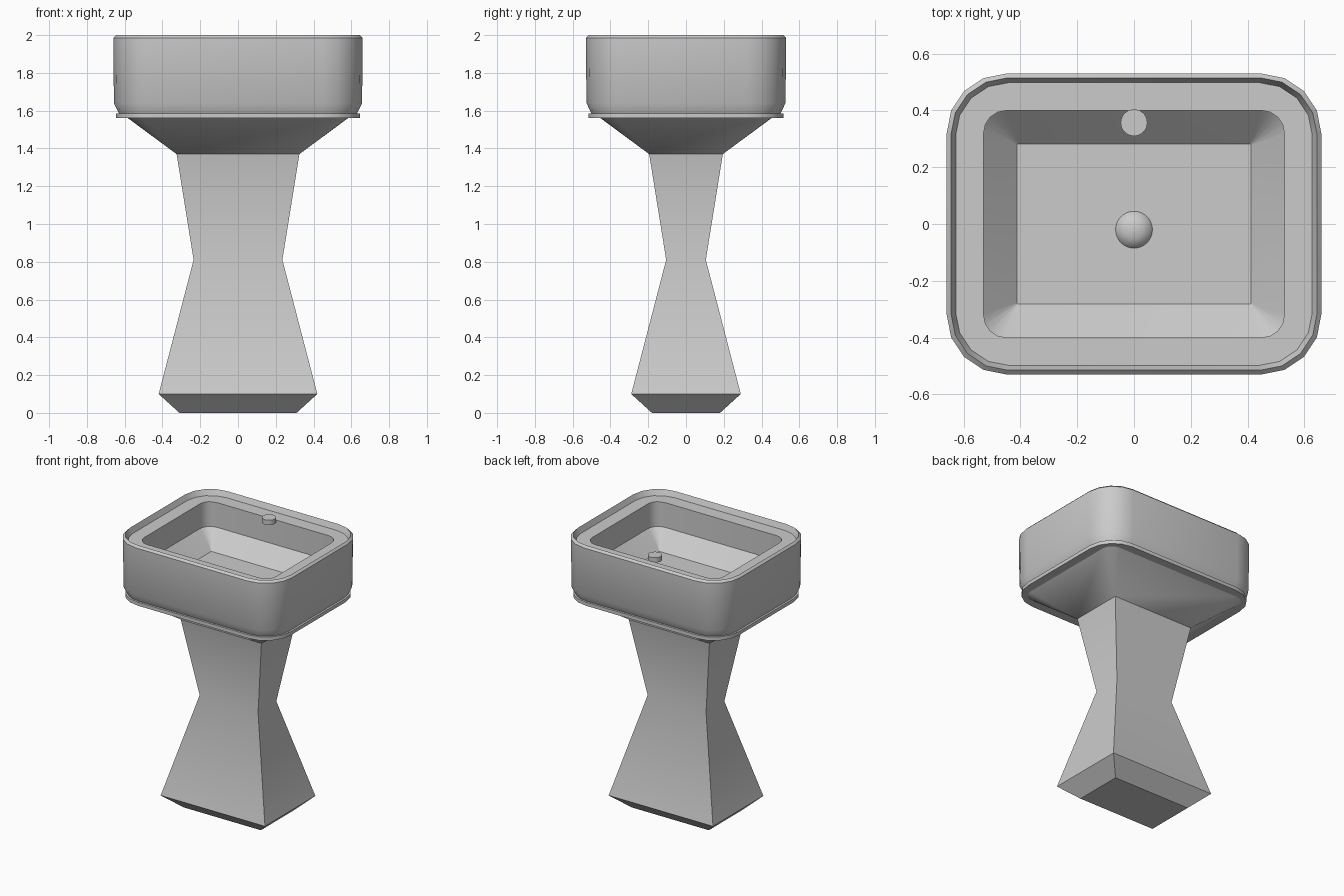
import bpy, bmesh, math

if "Cube" in bpy.data.objects:
    bpy.data.objects.remove(bpy.data.objects["Cube"])

ASPECT = 0.13   # depth half-size is always this much less than width half-size


def smooth(obj):
    bpy.ops.object.select_all(action='DESELECT')
    obj.select_set(True)
    bpy.context.view_layer.objects.active = obj
    bpy.ops.object.shade_smooth_by_angle(angle=math.radians(32))


def outline(half_w, radius, segs=4):
    """Rounded rectangle, counter-clockwise."""
    half_d = half_w - ASPECT
    pts = []
    for k, (sx, sy) in enumerate([(1, 1), (-1, 1), (-1, -1), (1, -1)]):
        for i in range(segs + 1):
            a = math.pi / 2 * (k + i / segs)
            pts.append((sx * (half_w - radius) + radius * math.cos(a),
                        sy * (half_d - radius) + radius * math.sin(a)))
    return pts


def stack(name, rings):
    """Skin a list of (z, half width, corner radius) rings and cap both ends."""
    bm = bmesh.new()
    loops = [[bm.verts.new((x, y, z)) for x, y in outline(w, r)] for z, w, r in rings]
    n = len(loops[0])
    for lo, hi in zip(loops, loops[1:]):
        for i in range(n):
            j = (i + 1) % n
            bm.faces.new((lo[i], lo[j], hi[j], hi[i]))
    bm.faces.new(loops[0][::-1])
    bm.faces.new(loops[-1])
    bmesh.ops.remove_doubles(bm, verts=bm.verts[:], dist=0.0005)
    bmesh.ops.recalc_face_normals(bm, faces=bm.faces[:])
    mesh = bpy.data.meshes.new(name)
    bm.to_mesh(mesh)
    bm.free()
    obj = bpy.data.objects.new(name, mesh)
    bpy.context.collection.objects.link(obj)
    smooth(obj)
    return obj


def lathe(name, profile, centre, segs=32):
    """Turn a (radius, z) profile around a vertical axis and cap both ends."""
    bm = bmesh.new()
    loops = [[bm.verts.new((centre[0] + r * math.cos(2 * math.pi * i / segs),
                            centre[1] + r * math.sin(2 * math.pi * i / segs), z))
              for i in range(segs)] for r, z in profile]
    for lo, hi in zip(loops, loops[1:]):
        for i in range(segs):
            j = (i + 1) % segs
            bm.faces.new((lo[i], lo[j], hi[j], hi[i]))
    bm.faces.new(loops[0][::-1])
    bm.faces.new(loops[-1])
    mesh = bpy.data.meshes.new(name)
    bm.to_mesh(mesh)
    bm.free()
    obj = bpy.data.objects.new(name, mesh)
    bpy.context.collection.objects.link(obj)
    smooth(obj)
    return obj


# Waisted pedestal flaring out under the basin
stack("pedestal", [(0.0, 0.31, 0), (0.10, 0.42, 0), (0.81, 0.235, 0),
                   (1.37, 0.325, 0), (1.562, 0.585, 0.08)])

# Thin plate between pedestal and basin
stack("base_plate", [(1.56, 0.645, 0.2), (1.586, 0.645, 0.2)])

# Basin: outside wall, raised lip, ledge, bowl wall, sloped sides, floor
stack("basin", [(1.585, 0.63, 0.18), (1.64, 0.657, 0.21), (1.985, 0.66, 0.21),
                (2.0, 0.645, 0.2), (1.96, 0.628, 0.185), (1.96, 0.53, 0.08),
                (1.78, 0.53, 0.08), (1.66, 0.412, 0.004)])

# Domed drain cap on the bowl floor
lathe("drain", [(0.065, 1.655), (0.065, 1.665), (0.055, 1.68), (0.035, 1.692),
                (0.012, 1.697)], (0, -0.02))

# Round tap hole cover at the back edge of the bowl
lathe("tap_hole_cover", [(0.047, 1.955), (0.047, 1.99)], (0, 0.357))
